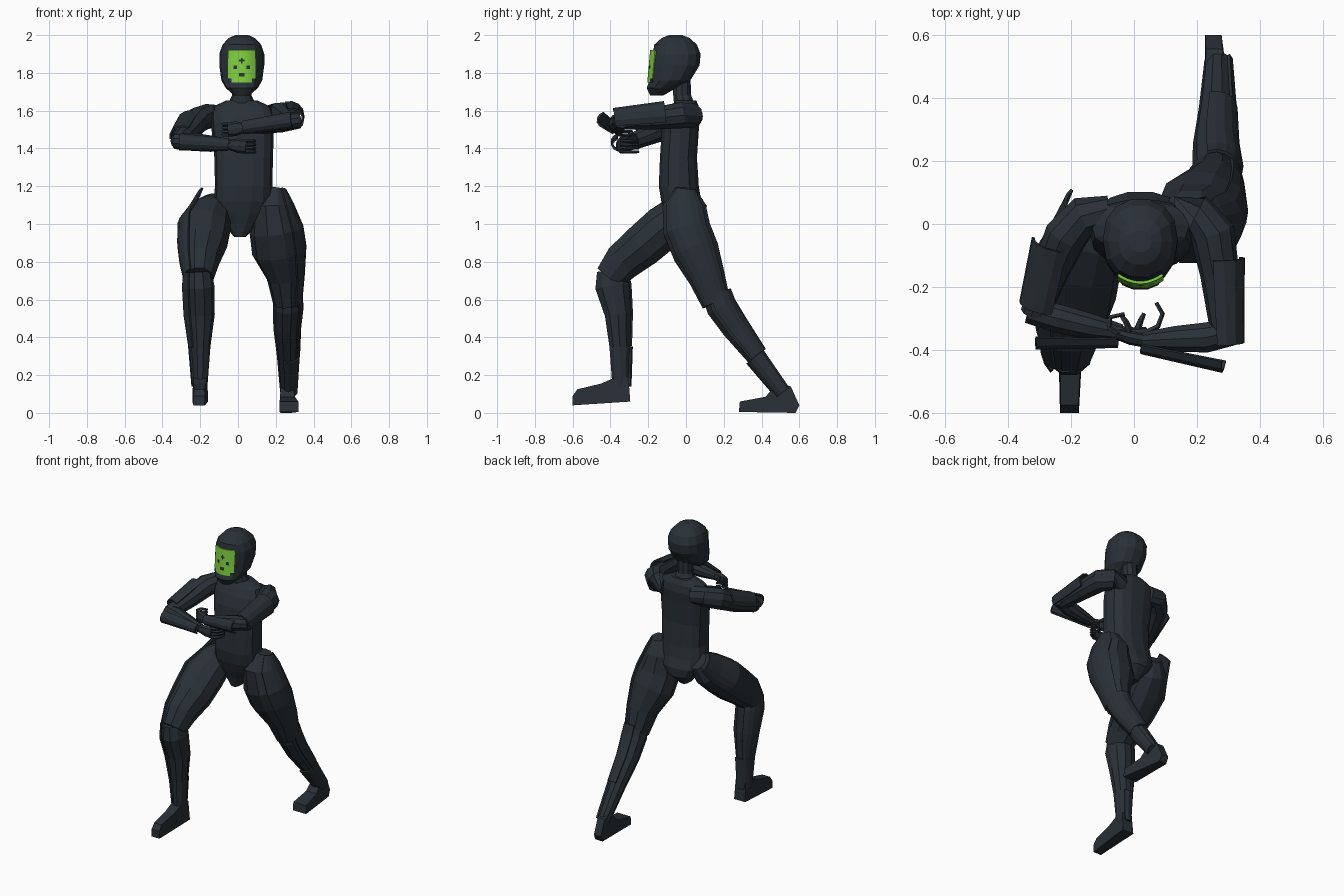
import bpy, bmesh, math
from mathutils import Vector

if "Cube" in bpy.data.objects:
    bpy.data.objects.remove(bpy.data.objects["Cube"])


def material(name, rgb):
    m = bpy.data.materials.new(name)
    m.diffuse_color = (*rgb, 1)
    m.use_nodes = True
    m.node_tree.nodes["Principled BSDF"].inputs["Base Color"].default_value = m.diffuse_color
    return m


DARK = material("charcoal", (0.022, 0.030, 0.038))
GREEN = material("lime green", (0.21, 0.62, 0.05))


def finish(name, bm, mats=(DARK,)):
    me = bpy.data.meshes.new(name)
    bm.to_mesh(me)
    bm.free()
    ob = bpy.data.objects.new(name, me)
    bpy.context.collection.objects.link(ob)
    for m in mats:
        me.materials.append(m)
    return ob


def tube(name, pts, sides=10, arc=None, scale=1.0, flat=False, power=1.0, thick=0.01):
    """Loft rings (x, y, z, r1, r2) along a path; with arc (degrees) make an open armour shell."""
    P = [Vector(p[:3]) for p in pts]
    whole = (P[-1] - P[0]).normalized()
    ref = Vector((0, 0, 1)) if abs(whole.x) > 0.7 else Vector((1, 0, 0))
    a0, a1 = arc or (0, 360)
    n = sides if not arc else sides + 1
    sgn = lambda t: math.copysign(abs(t) ** power, t)
    bm = bmesh.new()
    rings = []
    for i, p in enumerate(P):
        d = (P[min(i + 1, len(P) - 1)] - P[max(i - 1, 0)]).normalized()
        if flat:
            d = Vector((0, 0, 1))
        u = (ref - d * ref.dot(d)).normalized()
        v = d.cross(u)
        r1, r2 = pts[i][3] * scale, pts[i][-1] * scale
        ring = []
        for k in range(n):
            a = math.radians(a0 + (a1 - a0) * k / sides)
            ring.append(bm.verts.new(p + u * r1 * sgn(math.cos(a)) + v * r2 * sgn(math.sin(a))))
        rings.append(ring)
    for A, B in zip(rings, rings[1:]):
        for k in range(sides):
            j = (k + 1) % n
            bm.faces.new((A[k], A[j], B[j], B[k]))
    if not arc:
        bm.faces.new(rings[0][::-1])
        bm.faces.new(rings[-1])
    bmesh.ops.recalc_face_normals(bm, faces=bm.faces)
    ob = finish(name, bm)
    if arc:
        mod = ob.modifiers.new("thickness", 'SOLIDIFY')
        mod.thickness = thick
        mod.offset = 0
    return ob


def foot(name, profile, heel, toe):
    """Side profile (y, z) given width; heel and toe are (centre x, half-width)."""
    lo, hi = min(p[0] for p in profile), max(p[0] for p in profile)
    bm = bmesh.new()
    loops = []
    for s in (-1, 1):
        loop = []
        for y, z in profile:
            t = (y - lo) / (hi - lo)
            cx, half = (a + (b - a) * t for a, b in zip(toe, heel))
            loop.append(bm.verts.new((cx + s * half * (1 if z < .1 else .9), y, z)))
        loops.append(loop)
    n = len(profile)
    for k in range(n):
        j = (k + 1) % n
        bm.faces.new((loops[0][k], loops[0][j], loops[1][j], loops[1][k]))
    bm.faces.new(loops[0][::-1])
    bm.faces.new(loops[1])
    bmesh.ops.recalc_face_normals(bm, faces=bm.faces)
    return finish(name, bm)


# Torso, sloping shoulders and neck
tube("torso", [(.01, -.02, .93, .03, .05), (.015, .005, 1.0, .09, .095), (.02, -.005, 1.06, .14, .108),
               (.025, -.025, 1.12, .155, .108), (.03, -.038, 1.20, .152, .108), (.03, -.04, 1.35, .155, .10),
               (.025, -.03, 1.50, .165, .10), (.025, -.015, 1.57, .17, .092), (.02, -.005, 1.62, .155, .075),
               (.02, .0, 1.655, .08, .055)],
     sides=14, flat=True, power=.8)
tube("neck", [(.02, -.005, 1.62, .08, .06), (.02, -.02, 1.68, .052, .05), (.02, -.025, 1.80, .05, .05)], flat=True)

# Head
tube("head", [(.02, -.155, 1.68, .04, .035), (.02, -.13, 1.72, .085, .08), (.02, -.085, 1.76, .108, .11),
              (.02, -.057, 1.84, .119, .132), (.02, -.05, 1.90, .119, .13), (.02, -.055, 1.95, .102, .115),
              (.02, -.055, 1.985, .068, .075), (.02, -.055, 2.0, .035, .035)], sides=14, flat=True, power=.88)

# Curved face plate with dark spots
nx, nz, w, z0, z1 = 15, 17, .073, 1.75, 1.92
spots = [(.02, 1.865), (-.015, 1.83), (.055, 1.83), (.02, 1.79)]
bm = bmesh.new()
grid = []
for j in range(nz + 1):
    row = []
    for i in range(nx + 1):
        u, v = 2 * i / nx - 1, j / nz
        row.append(bm.verts.new((.02 + w * u, -.205 + .025 * u * u + .015 * v, z0 + (z1 - z0) * v)))
    grid.append(row)
for j in range(nz):
    for i in range(nx):
        f = bm.faces.new((grid[j][i], grid[j][i + 1], grid[j + 1][i + 1], grid[j + 1][i]))
        c = f.calc_center_median()
        dark = any(math.hypot(c.x - x, c.z - z) < .0135 for x, z in spots)
        corner = abs(c.x - .02) > .055 and c.z < 1.77
        f.material_index = 1 if dark or corner else 0
face = finish("face_plate", bm, (GREEN, DARK))
mod = face.modifiers.new("thickness", 'SOLIDIFY')
mod.thickness = .009
mod.offset = -1

# Front leg
thigh = [(-.12, .035, 1.12, .06, .06), (-.145, -.02, 1.06, .11, .11), (-.175, -.12, .98, .137, .124),
         (-.185, -.23, .885, .128, .12), (-.20, -.335, .80, .103, .107), (-.205, -.405, .715, .078, .085)]
shin = [(-.21, -.395, .75, .07, .08), (-.205, -.39, .67, .08, .095), (-.20, -.36, .52, .077, .073),
        (-.20, -.35, .35, .054, .058), (-.20, -.345, .14, .038, .047)]
tube("front_thigh", thigh)
tube("front_thigh_plate", [(-.145, .07, 1.14, .07, .08)] + thigh[1:], sides=6, arc=(125, 225), scale=1.04)
tube("front_shin", shin)
tube("front_shin_plate", shin[:4], sides=6, arc=(130, 250), scale=1.1)
tube("front_ankle_guard", shin[3:], sides=6, arc=(150, 300), scale=1.1)
foot("front_foot", [(-.60, .04), (-.60, .09), (-.575, .125), (-.45, .155), (-.38, .185), (-.305, .19), (-.295, .06)],
     (-.20, .042), (-.205, .03))

# Back leg
thigh = [(.19, .0, 1.19, .06, .055), (.18, -.01, 1.10, .11, .12), (.20, .005, .97, .14, .132),
         (.215, .05, .86, .142, .13), (.25, .11, .72, .098, .102), (.26, .16, .58, .074, .08)]
shin = [(.26, .155, .63, .07, .075), (.26, .18, .56, .075, .077), (.255, .255, .45, .068, .07),
        (.262, .37, .30, .056, .055), (.265, .515, .11, .042, .042)]
tube("back_thigh", thigh)
tube("back_thigh_plate", thigh, sides=6, arc=(-50, 50), scale=1.02)
tube("back_shin", shin)
tube("back_shin_plate", shin[:4], sides=6, arc=(250, 380), scale=1.1)
tube("back_ankle_guard", shin[3:], sides=6, arc=(-40, 110), scale=1.08)
foot("back_foot", [(.28, .005), (.285, .06), (.42, .085), (.49, .16), (.555, .14), (.60, .04), (.58, 0)],
     (.252, .026), (.27, .05))

# Lower arm, folded across the belly
upper = [(-.08, .03, 1.57, .06), (-.16, .025, 1.57, .066), (-.215, -.035, 1.55, .07),
         (-.265, -.15, 1.49, .06), (-.315, -.285, 1.435, .046)]
fore = [(-.335, -.275, 1.44, .042), (-.24, -.30, 1.435, .048), (-.14, -.325, 1.425, .043), (-.04, -.345, 1.42, .028)]
tube("lower_upper_arm", upper)
tube("lower_upper_arm_plate", [(-.25, -.06, 1.53, .072), (-.295, -.26, 1.455, .066)], sides=5, arc=(60, 190))
tube("lower_forearm", fore)
tube("lower_forearm_plate", [(-.31, -.335, 1.435, .045, .06), (-.05, -.345, 1.42, .033, .045)], sides=5, arc=(25, 155))

# Raised arm, folded across the chest
upper = [(.13, .03, 1.57, .06), (.20, .03, 1.575, .066), (.25, -.03, 1.575, .072),
         (.272, -.16, 1.56, .062), (.29, -.345, 1.545, .047)]
fore = [(.325, -.34, 1.55, .044), (.23, -.36, 1.535, .05), (.13, -.365, 1.52, .043), (.03, -.37, 1.51, .028)]
tube("raised_upper_arm", upper)
tube("raised_upper_arm_plate", [(.275, -.11, 1.575, .072), (.285, -.38, 1.55, .06)], sides=5, arc=(-30, 110))
tube("raised_forearm", fore)
tube("raised_forearm_plate", [(.29, -.41, 1.55, .045, .06), (.03, -.365, 1.51, .035, .045)], sides=5, arc=(205, 335))

# Hands: a palm and curled fingers
hands = {
    "lower": ([(-.05, -.345, 1.42, .026, .022), (.0, -.35, 1.415, .038, .022), (.04, -.345, 1.41, .038, .018)],
              [(.035, -.345), (.075, -.325), (.09, -.285), (.07, -.25)], 1.41),
    "raised": ([(.035, -.37, 1.51, .026, .022), (-.01, -.362, 1.505, .038, .022), (-.05, -.35, 1.50, .038, .018)],
               [(-.045, -.35), (-.08, -.33), (-.075, -.295), (-.03, -.285)], 1.50),
}
for side, (palm, curl, z) in hands.items():
    tube(side + "_palm", palm, sides=8)
    for k in range(4):
        zk = z + (k - 1.5) * .019
        tube(f"{side}_finger_{k + 1}", [(x, y, zk, .010 - .001 * i) for i, (x, y) in enumerate(curl)], sides=5)
    x, y = curl[0]
    tube(side + "_thumb", [(x * .3, y + .01, z + .02, .012), (x * .6, y + .04, z + .03, .01),
                           (x * .9, y + .06, z + .02, .007)], sides=5)
